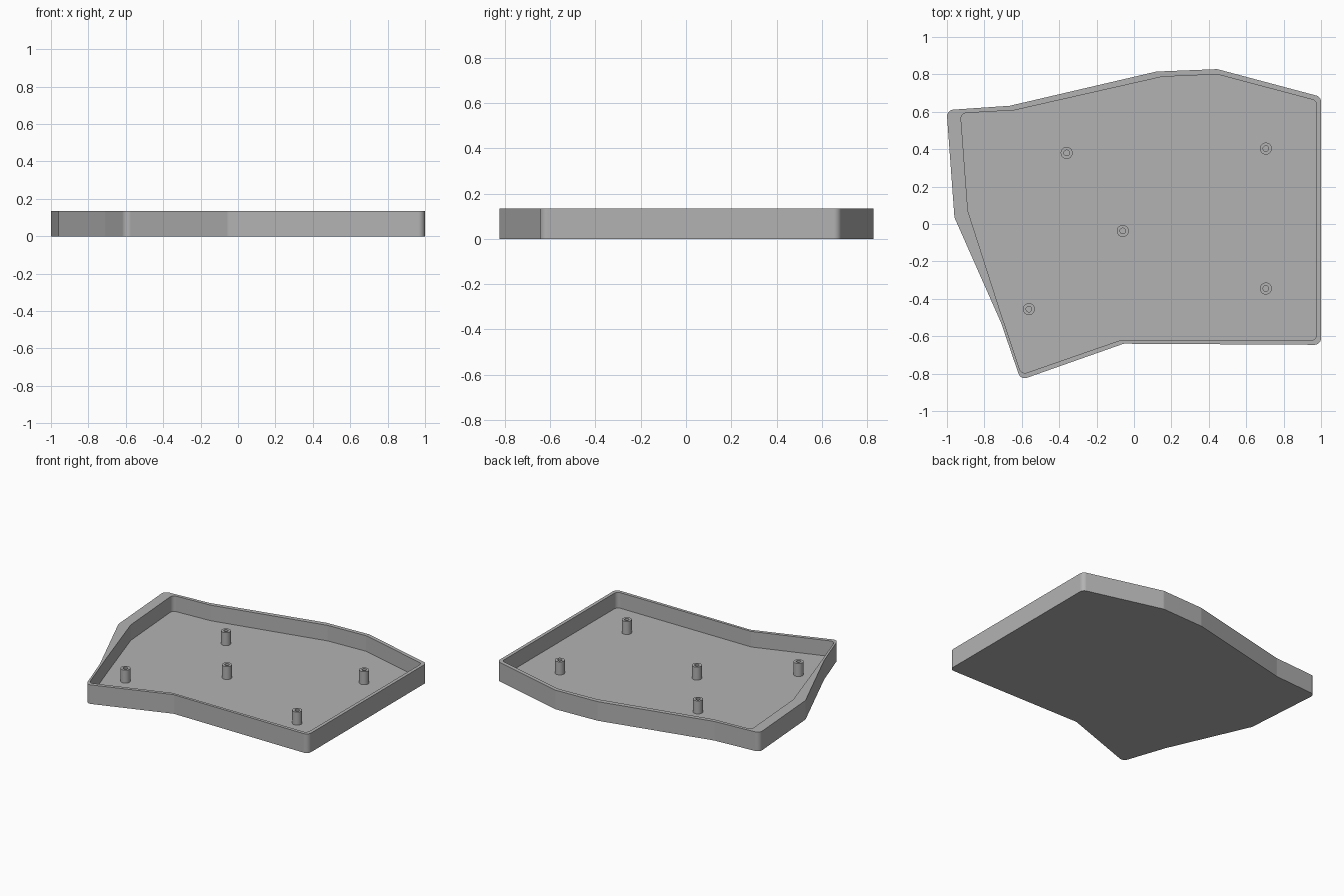
import bpy, bmesh, math
from mathutils import Vector

cube = bpy.data.objects.get("Cube")
if cube:
    bpy.data.objects.remove(cube, do_unlink=True)

HEIGHT, FLOOR, PEG_TOP = 0.135, 0.025, 0.117

grey = bpy.data.materials.new("plain grey")
grey.use_nodes = True
colour = (0.45, 0.45, 0.45, 1)
grey.diffuse_color = colour
grey.node_tree.nodes["Principled BSDF"].inputs["Base Color"].default_value = colour


def rounded(corners, radius, steps=8):
    """Outline with every corner replaced by a tangent arc."""
    pts = [Vector(c) for c in corners]
    out = []
    for i, p in enumerate(pts):
        a = (pts[i - 1] - p).normalized()
        b = (pts[(i + 1) % len(pts)] - p).normalized()
        half = a.angle(b) / 2
        centre = p + (a + b).normalized() * radius / math.sin(half)
        start = p + a * radius / math.tan(half) - centre
        end = p + b * radius / math.tan(half) - centre
        sweep = math.pi - 2 * half
        for k in range(steps + 1):
            t = k / steps
            out.append(centre + (start * math.sin((1 - t) * sweep)
                                 + end * math.sin(t * sweep)) / math.sin(sweep))
    return out


def shell(name, loops):
    """Skin stacked loops of (outline, z), closing the first and last."""
    bm = bmesh.new()
    rings = [[bm.verts.new((p.x, p.y, z)) for p in line] for line, z in loops]
    for low, high in zip(rings, rings[1:]):
        n = len(low)
        for i in range(n):
            j = (i + 1) % n
            bm.faces.new((low[i], low[j], high[j], high[i]))
    bm.faces.new(rings[0])
    bm.faces.new(rings[-1])
    bmesh.ops.recalc_face_normals(bm, faces=bm.faces)
    mesh = bpy.data.meshes.new(name)
    bm.to_mesh(mesh)
    bm.free()
    mesh.materials.append(grey)
    ob = bpy.data.objects.new(name, mesh)
    bpy.context.collection.objects.link(ob)
    bpy.ops.object.select_all(action='DESELECT')
    ob.select_set(True)
    bpy.context.view_layer.objects.active = ob
    bpy.ops.object.shade_smooth_by_angle(angle=math.radians(30))
    normals = ob.modifiers.new("Flat sides", 'WEIGHTED_NORMAL')
    normals.keep_sharp = True
    return ob


# Tray: floor and rim, with a thicker wall on the slanted side
outer = rounded([(-1.002, 0.609), (-0.96, 0.035), (-0.71, -0.53), (-0.606, -0.834),
                 (-0.055, -0.64), (1, -0.646), (1, 0.68), (0.445, 0.828),
                 (0.12, 0.815), (-0.665, 0.632)], 0.035)
inner = rounded([(-0.927, 0.592), (-0.888, 0.07), (-0.72, -0.452), (-0.602, -0.805),
                 (-0.075, -0.622), (0.976, -0.622), (0.976, 0.659), (0.445, 0.80),
                 (0.15, 0.787), (-0.64, 0.608)], 0.03)
shell("tray", [(outer, 0), (outer, HEIGHT), (inner, HEIGHT), (inner, FLOOR)])


# Hollow screw posts standing on the floor
def circle(x, y, r, n=32):
    return [Vector((x + r * math.cos(i * math.tau / n), y + r * math.sin(i * math.tau / n)))
            for i in range(n)]


posts = [(-0.36, 0.38), (0.705, 0.403), (-0.06, -0.037), (0.705, -0.345), (-0.562, -0.455)]
for number, (x, y) in enumerate(posts, 1):
    wall, bore = circle(x, y, 0.032), circle(x, y, 0.015)
    shell(f"screw_post_{number}", [(wall, FLOOR - 0.005), (wall, PEG_TOP),
                                   (bore, PEG_TOP), (bore, FLOOR + 0.002)])
